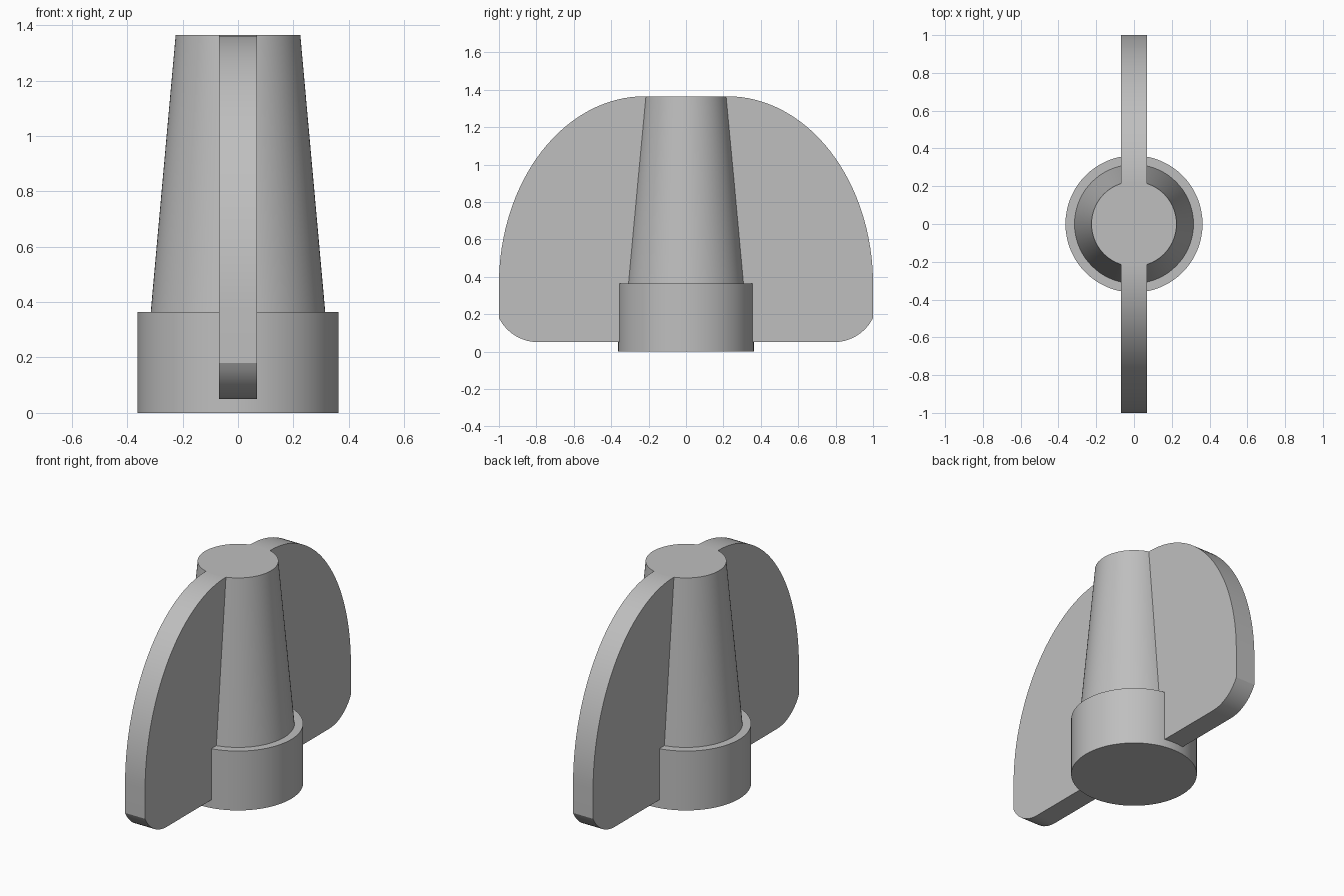
import bpy, bmesh
from math import sin, cos, pi, asin

cube = bpy.data.objects.get("Cube")
if cube:
    bpy.data.objects.remove(cube, do_unlink=True)

grey = bpy.data.materials.new("plain grey")
grey.use_nodes = True
colour = (0.52, 0.52, 0.52, 1)
grey.diffuse_color = colour
grey.node_tree.nodes["Principled BSDF"].inputs["Base Color"].default_value = colour

HEIGHT, BASE_H = 1.365, 0.365
HALF_THICK = 0.068


def finish(name, bm):
    bmesh.ops.recalc_face_normals(bm, faces=bm.faces)
    mesh = bpy.data.meshes.new(name)
    bm.to_mesh(mesh)
    bm.free()
    mesh.materials.append(grey)
    obj = bpy.data.objects.new(name, mesh)
    bpy.context.collection.objects.link(obj)
    bpy.ops.object.select_all(action='DESELECT')
    obj.select_set(True)
    bpy.context.view_layer.objects.active = obj
    bpy.ops.object.shade_smooth_by_angle(angle=pi / 7)
    return obj


def lathe(name, profile, sides=72):
    """Closed solid from (radius, height) rings, capped at both ends."""
    bm = bmesh.new()
    rings = [[bm.verts.new((r * cos(2 * pi * i / sides), r * sin(2 * pi * i / sides), z))
              for i in range(sides)] for r, z in profile]
    for low, high in zip(rings, rings[1:]):
        for i in range(sides):
            j = (i + 1) % sides
            bm.faces.new((low[i], low[j], high[j], high[i]))
    bm.faces.new(rings[0])
    bm.faces.new(rings[-1])
    return finish(name, bm)


def wing(name, side):
    """Flat blade: elliptical upper edge, straight tip, rounded lower corner."""
    top_y, tip_z = 0.22, 0.36
    outline = [(0.21, HEIGHT)]
    outline += [(top_y + (1 - top_y) * sin(pi / 2 * k / 32),
                 tip_z + (HEIGHT - tip_z) * cos(pi / 2 * k / 32)) for k in range(33)]
    radius, corner_y, bottom = 0.235, 0.79, 0.05
    sweep = asin((1 - corner_y) / radius)
    outline += [(corner_y + radius * sin(sweep * (1 - k / 10)),
                 bottom + radius * (1 - cos(sweep * (1 - k / 10)))) for k in range(11)]
    # inner edge stays buried in the hub
    outline += [(0.3, bottom), (0.28, BASE_H)]
    bm = bmesh.new()
    face = bm.faces.new([bm.verts.new((-HALF_THICK, side * y, z)) for y, z in outline])
    extruded = bmesh.ops.extrude_face_region(bm, geom=[face])["geom"]
    bmesh.ops.translate(bm, vec=(2 * HALF_THICK, 0, 0),
                        verts=[v for v in extruded if isinstance(v, bmesh.types.BMVert)])
    return finish(name, bm)


# Hub: collar, step and tapered stem
lathe("hub", [(0.363, 0), (0.363, BASE_H), (0.315, BASE_H), (0.225, HEIGHT)])

# Two opposite blades
wing("front_wing", -1)
wing("back_wing", 1)
